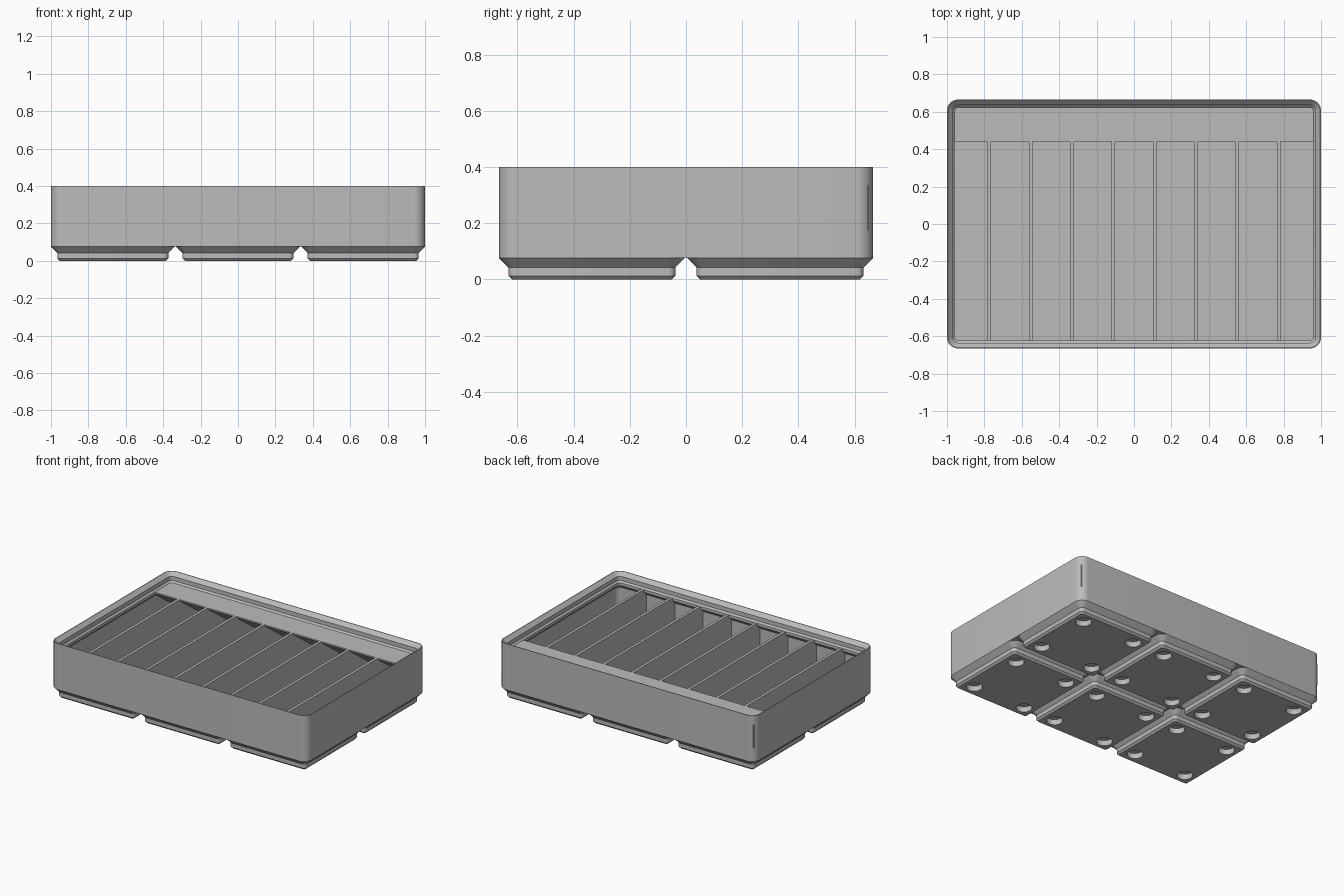
import bpy, bmesh, math

cube = bpy.data.objects.get("Cube")
if cube:
    bpy.data.objects.remove(cube)

MM = 2 / 125.5                 # millimetres to model units
HX, HY = 62.75, 41.75          # half size of the tray
WALL, PITCH, TOP, FLOOR = 0.95, 42, 21, 7

grey = bpy.data.materials.new("plain_grey")
grey.use_nodes = True
COLOUR = (0.5, 0.5, 0.5, 1)
grey.diffuse_color = COLOUR
grey.node_tree.nodes["Principled BSDF"].inputs["Base Color"].default_value = COLOUR


def finish(name, bm, smooth=True):
    """Scale to model units, make the object and shade it."""
    bmesh.ops.scale(bm, vec=(MM, MM, MM), verts=bm.verts)
    bmesh.ops.recalc_face_normals(bm, faces=bm.faces)
    mesh = bpy.data.meshes.new(name)
    bm.to_mesh(mesh)
    bm.free()
    mesh.materials.append(grey)
    obj = bpy.data.objects.new(name, mesh)
    bpy.context.collection.objects.link(obj)
    if smooth:
        select(obj)
        bpy.ops.object.shade_smooth_by_angle(angle=math.radians(30))
    return obj


def select(obj):
    bpy.ops.object.select_all(action='DESELECT')
    obj.select_set(True)
    bpy.context.view_layer.objects.active = obj


def rounded_ring(bm, cx, cy, hx, hy, r, z, steps=8):
    ring = []
    for q, (sx, sy) in enumerate([(1, 1), (-1, 1), (-1, -1), (1, -1)]):
        for i in range(steps + 1):
            a = math.pi / 2 * (q + i / steps)
            ring.append(bm.verts.new((cx + sx * (hx - r) + r * math.cos(a),
                                      cy + sy * (hy - r) + r * math.sin(a), z)))
    return ring


def loft(bm, cx, cy, hx, hy, r, profile):
    """Stack rounded rectangles following (inset, height) pairs, capped at both ends."""
    rings = [rounded_ring(bm, cx, cy, hx - d, hy - d, r - d, z) for d, z in profile]
    for a, b in zip(rings, rings[1:]):
        for i in range(len(a)):
            j = (i + 1) % len(a)
            bm.faces.new((a[i], a[j], b[j], b[i]))
    bm.faces.new(rings[0])
    bm.faces.new(rings[-1])


def add_box(bm, x0, x1, y0, y1, z0, z1):
    box = bmesh.ops.create_cube(bm, size=1)["verts"]
    bmesh.ops.scale(bm, vec=(x1 - x0, y1 - y0, z1 - z0), verts=box)
    bmesh.ops.translate(bm, vec=((x0 + x1) / 2, (y0 + y1) / 2, (z0 + z1) / 2), verts=box)


# Outer wall, stacking lip, inner wall and floor
bm = bmesh.new()
loft(bm, 0, 0, HX, HY, 3.75, [
    (0, 4.75), (0, 25.1), (0.3, 25.1), (1.9, 23.5), (1.9, 21.7), (2.6, TOP),
    (2.6, TOP - 1.2), (WALL, TOP - 2.85), (WALL, FLOOR)])
finish("tray_body", bm)

# Thin dividers between nine slots
bm = bmesh.new()
SLOTS, THICK = 9, 1.2
step = (2 * (HX - WALL) + THICK) / SLOTS
for i in range(1, SLOTS):
    x = -HX + WALL - THICK / 2 + i * step
    add_box(bm, x - THICK / 2, x + THICK / 2, -HY + WALL, HY - WALL, FLOOR, TOP)
finish("dividers", bm, smooth=False)

# Label shelf along the back with a sloped underside
bm = bmesh.new()
back, front = HY - WALL, 27.7
drop = (back - front) * math.tan(math.radians(36))
section = [(front, TOP), (back, TOP), (back, TOP - 0.6 - drop), (front, TOP - 0.6)]
ends = [[bm.verts.new((s * (HX - WALL), y, z)) for y, z in section] for s in (-1, 1)]
for i in range(4):
    j = (i + 1) % 4
    bm.faces.new((ends[0][i], ends[0][j], ends[1][j], ends[1][i]))
for end in ends:
    bm.faces.new(end)
finish("label_shelf", bm, smooth=False)

# Six stepped feet, with a round magnet hole near each corner
bm, holes = bmesh.new(), bmesh.new()
for col in (-1, 0, 1):
    for row in (-0.5, 0.5):
        cx, cy = col * PITCH, row * PITCH
        loft(bm, cx, cy, 20.75, 20.75, 3.75,
             [(2.95, 0), (2.15, 0.8), (2.15, 2.6), (0, 4.75), (0, 5)])
        for sx in (-13, 13):
            for sy in (-13, 13):
                pin = bmesh.ops.create_cone(holes, cap_ends=True, segments=32,
                                            radius1=3.25, radius2=3.25, depth=4.8)
                bmesh.ops.translate(holes, vec=(cx + sx, cy + sy, 0), verts=pin["verts"])
feet = finish("feet", bm, smooth=False)
cutter = finish("hole_cutter", holes, smooth=False)
cutter.hide_render = True
cut = feet.modifiers.new("magnet_holes", 'BOOLEAN')
cut.operation, cut.object, cut.solver = 'DIFFERENCE', cutter, 'EXACT'
select(feet)
bpy.ops.object.modifier_apply(modifier=cut.name)
bpy.data.objects.remove(cutter)
bpy.ops.object.shade_smooth_by_angle(angle=math.radians(30))
